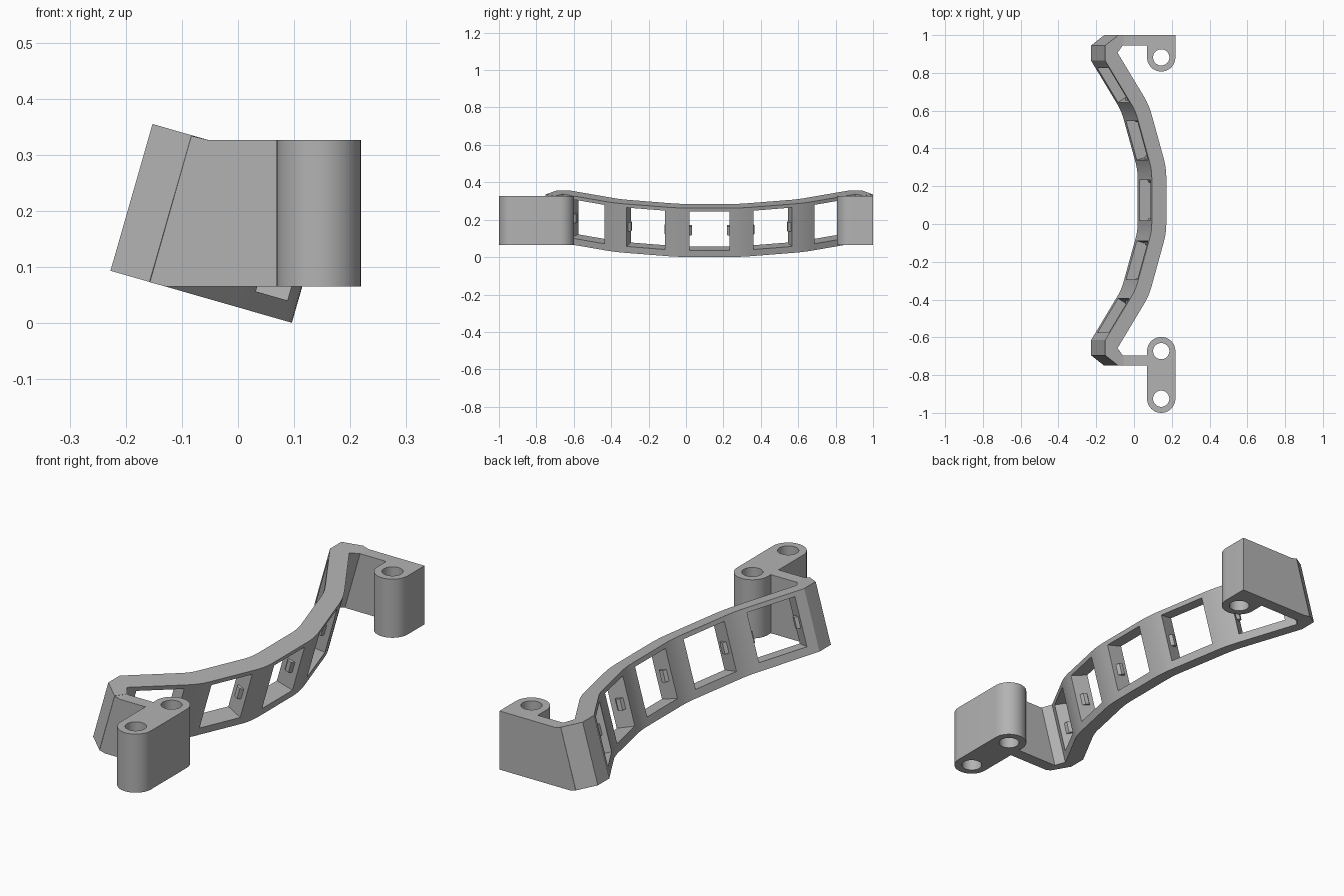
import bpy, bmesh, math
from mathutils import Matrix, Vector

cube = bpy.data.objects.get("Cube")
if cube:
    bpy.data.objects.remove(cube, do_unlink=True)

mat = bpy.data.materials.new("plain_grey")
mat.use_nodes = True
GREY = (0.45, 0.45, 0.45, 1)
mat.diffuse_color = GREY
mat.node_tree.nodes["Principled BSDF"].inputs["Base Color"].default_value = GREY

# Rail frame: leaning about the y axis
MID_Y, LEAN = 0.125, math.radians(16)
FRAME = Matrix.Translation((0.096, MID_Y, 0.001)) @ Matrix.Rotation(LEAN, 4, 'Y')
HEIGHT, THICK = 0.272, 0.08
LOW, HIGH = 0.066, 0.327


def prism(name, points, shift):
    """Extrude a flat outline of 3D points along a vector."""
    bm = bmesh.new()
    face = bm.faces.new([bm.verts.new(p) for p in points])
    out = bmesh.ops.extrude_face_region(bm, geom=[face])
    verts = [g for g in out["geom"] if isinstance(g, bmesh.types.BMVert)]
    bmesh.ops.translate(bm, verts=verts, vec=shift)
    bmesh.ops.recalc_face_normals(bm, faces=bm.faces)
    mesh = bpy.data.meshes.new(name)
    bm.to_mesh(mesh)
    bm.free()
    mesh.materials.append(mat)
    ob = bpy.data.objects.new(name, mesh)
    bpy.context.collection.objects.link(ob)
    return ob


def activate(ob):
    bpy.ops.object.select_all(action='DESELECT')
    ob.select_set(True)
    bpy.context.view_layer.objects.active = ob


def cut(ob, cutters):
    activate(ob)
    for c in cutters:
        c.hide_render = True
        mod = ob.modifiers.new("cut", 'BOOLEAN')
        mod.operation, mod.solver, mod.object = 'DIFFERENCE', 'EXACT', c
        bpy.ops.object.modifier_apply(modifier=mod.name)
        bpy.data.objects.remove(c, do_unlink=True)


def smooth(ob):
    activate(ob)
    bpy.ops.object.shade_smooth_by_angle(angle=math.radians(25))


def arc(cx, cy, r, start, end, n=24):
    return [(cx + r * math.cos(start + (end - start) * i / n),
             cy + r * math.sin(start + (end - start) * i / n)) for i in range(n + 1)]


# Half path of the rail: flat panels joined by short bends
PANEL, BEND, TURN, STEPS = 0.24, 0.105, math.radians(16), 6
u, y, angle = 0.0, PANEL / 2, 0.0
path = [(u, y, angle)]
panels = [(0.0, 0.0, 0.0)]
for k in range(2):
    for i in range(STEPS):
        a = angle + TURN * (i + 0.5) / STEPS
        u -= math.sin(a) * BEND / STEPS
        y += math.cos(a) * BEND / STEPS
        path.append((u, y, angle + TURN * (i + 1) / STEPS))
    angle += TURN
    half = PANEL / 2
    centre = (u - math.sin(angle) * half, y + math.cos(angle) * half, angle)
    panels += [centre, (centre[0], -centre[1], -angle)]
    length = PANEL if k == 0 else 0.274
    u -= math.sin(angle) * length
    y += math.cos(angle) * length
    path.append((u, y, angle))

# Rail outline with bevelled end corners
convex = [(p[0], p[1]) for p in path]
concave = [(p[0] - THICK * math.cos(p[2]), p[1] - THICK * math.sin(p[2])) for p in path]
corner = [(-0.240, 0.82), (-0.264, 0.875), (concave[-1][0], 0.82)]
side = convex + corner + concave[::-1]
outline = side + [(a, -b) for a, b in reversed(side)]
rail = prism("curved_rail", [(a, b, 0) for a, b in outline], (0, 0, HEIGHT))

# Square windows through each panel, with a small retaining nub on both sides
WIN, SILL = 0.214, 0.036
cutters, nubs = [], []
for pu, py, ang in panels:
    place = Matrix.Translation((pu, py, 0)) @ Matrix.Rotation(ang, 4, 'Z')
    w = WIN / 2
    cutter = prism("window_cutter",
                   [place @ Vector(p) for p in ((-0.2, -w, SILL), (0.1, -w, SILL),
                                                (0.1, w, SILL), (-0.2, w, SILL))],
                   (0, 0, WIN + 0.002))
    cutters.append(cutter)
    for s in (-1, 1):
        shape = ((-0.062, w + 0.005), (-0.05, w - 0.014), (-0.032, w - 0.014), (-0.02, w + 0.005))
        nub = prism("window_nub", [place @ Vector((a, s * b, 0.112)) for a, b in shape],
                    (0, 0, 0.05))
        nubs.append(nub)
cut(rail, cutters)
smooth(rail)
for ob in [rail] + nubs:
    ob.data.transform(FRAME)

# Upright arms reaching from the rail ends to the screw bosses
ARM = [(-0.157, 0.073), (-0.13, LOW), (0.085, LOW), (0.085, HIGH), (-0.055, HIGH), (-0.083, 0.334)]
for name, y0 in (("back_arm", 0.945), ("front_arm", -0.75)):
    prism(name, [(a, y0, b) for a, b in ARM], (0, 0.055, 0))


# Screw bosses with round through holes
def boss(name, points, holes):
    ob = prism(name, [(a, b, LOW) for a, b in points], (0, 0, HIGH - LOW))
    cut(ob, [prism("hole_cutter", [(a, b, -0.1) for a, b in
                                   arc(BX, hy, 0.043, 0, 2 * math.pi, 40)[:-1]], (0, 0, 0.6))
             for hy in holes])
    smooth(ob)


BX, BR = 0.144, 0.075
boss("back_boss", arc(BX, 0.882, BR, -math.pi, 0) + [(BX + BR, 1.0), (BX - BR, 1.0)], [0.882])
boss("front_boss", arc(BX, -0.925, BR, -math.pi, 0) + arc(BX, -0.673, BR, 0, math.pi),
     [-0.925, -0.673])
